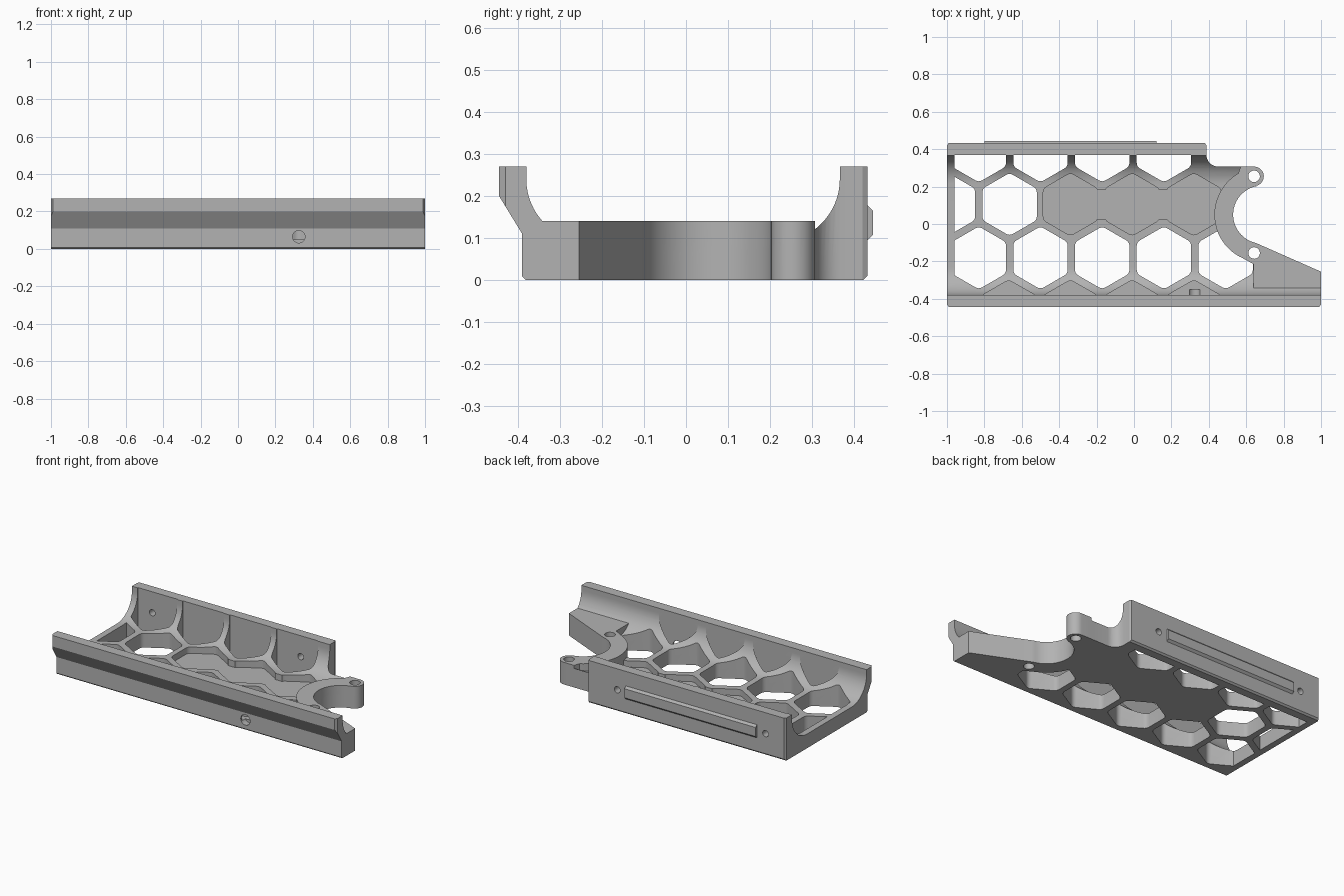
import bpy, bmesh
from math import cos, sin, pi, radians
from mathutils import Vector

if "Cube" in bpy.data.objects:
    bpy.data.objects.remove(bpy.data.objects["Cube"])

grey = bpy.data.materials.new("plain grey")
grey.use_nodes = True
COLOUR = (0.45, 0.45, 0.45, 1)
grey.diffuse_color = COLOUR
grey.node_tree.nodes["Principled BSDF"].inputs["Base Color"].default_value = COLOUR

AXES = {"z": lambda a, b, c: (a, b, c), "x": lambda a, b, c: (c, a, b), "y": lambda a, b, c: (a, c, b)}


def prism(name, pts, lo, hi, axis="z", clips=()):
    """Extrude a 2D outline along an axis; clips are (point, outward normal) planes."""
    bm = bmesh.new()
    place = AXES[axis]
    bm.faces.new([bm.verts.new(place(a, b, lo)) for a, b in pts])
    for co, no in clips:
        bmesh.ops.bisect_plane(bm, geom=bm.verts[:] + bm.edges[:] + bm.faces[:],
                               plane_co=co, plane_no=no, clear_outer=True)
    side = bmesh.ops.extrude_face_region(bm, geom=bm.faces[:])["geom"]
    bmesh.ops.translate(bm, vec=Vector(place(0, 0, hi - lo)),
                        verts=[v for v in side if isinstance(v, bmesh.types.BMVert)])
    bmesh.ops.recalc_face_normals(bm, faces=bm.faces[:])
    mesh = bpy.data.meshes.new(name)
    bm.to_mesh(mesh)
    bm.free()
    mesh.materials.append(grey)
    ob = bpy.data.objects.new(name, mesh)
    bpy.context.collection.objects.link(ob)
    return ob


def combine(target, tool, operation):
    """Apply a boolean and discard the tool."""
    mod = target.modifiers.new("cut", "BOOLEAN")
    mod.operation, mod.object, mod.solver = operation, tool, "EXACT"
    bpy.context.view_layer.update()
    result = bpy.data.meshes.new_from_object(target.evaluated_get(bpy.context.evaluated_depsgraph_get()))
    target.modifiers.clear()
    target.data = result
    bpy.data.objects.remove(tool)


def arc(cx, cy, r, a0, a1, n=16):
    return [(cx + r * cos(radians(a0 + (a1 - a0) * i / n)),
             cy + r * sin(radians(a0 + (a1 - a0) * i / n))) for i in range(n + 1)]


def circle(cx, cy, r, n=24):
    return arc(cx, cy, r, 0, 360, n)[:-1]


def hexagon(cx, cy, size=0.168, r=0.035):
    """Upright hexagon with rounded corners."""
    pts = []
    for k in range(6):
        a = radians(30 + 60 * k)
        d = size - r / cos(pi / 6)
        pts += arc(cx + d * cos(a), cy + d * sin(a), r, 60 * k, 60 * k + 60, 4)
    return pts


# Tray cross-section: floor, coved walls and overhanging front rail
section = [(-0.382, 0), (0.422, 0), (0.432, 0.01), (0.432, 0.27), (0.366, 0.27)]
section += arc(0.216, 0.24, 0.15, 0, -90)
section += arc(-0.23, 0.24, 0.15, 270, 180)
section += [(-0.38, 0.27), (-0.445, 0.27), (-0.445, 0.2), (-0.39, 0.11), (-0.39, 0.008)]
tray = prism("tray", section, -1, 1, "x")

# Plan outline with the curved bay and arm at the right end
bay = arc(0.685, 0.05, 0.155, 258, 100, 28)
tip = arc(0.642, 0.255, 0.052, -80, 90, 14)
outline = [(-1, -0.43), (-0.985, -0.45), (0.985, -0.45), (1, -0.43), (1, -0.255), (0.66, -0.105)]
outline += bay + tip + arc(0.45, 0.37, 0.063, 270, 180, 8)
outline += [(0.387, 0.42), (0.375, 0.44), (-0.985, 0.44), (-1, 0.42)]
combine(tray, prism("outline_tool", outline, -0.1, 0.5), "INTERSECT")

# Honeycomb: rows of through holes
PITCH = 0.33
ROWS = [0.391, 0.105, -0.181, -0.467]
back_clip = ((0, 0.37, 0), (0, 1, 0))
left_clip = ((-0.96, 0, 0), (-1, 0, 0))
front_clip = ((0, -0.38, 0), (0, -1, 0))
holes = [(i, 0) for i in range(4)] + [(i - 0.5, 1) for i in range(2)] + [(i, 2) for i in range(5)]
for i, row in holes:
    cell = hexagon(-0.83 + PITCH * i, ROWS[row])
    combine(tray, prism("hole_tool", cell, -0.1, 0.5, "z", (back_clip, left_clip)), "DIFFERENCE")

# Blind pockets: half cells by the front rail, merged cells in the middle
for i in range(4):
    cell = hexagon(-0.67 + PITCH * i, ROWS[3])
    combine(tray, prism("pocket_tool", cell, 0.05, 0.5, "z", (front_clip,)), "DIFFERENCE")
for i in range(3):
    combine(tray, prism("pocket_tool", hexagon(-0.34 + PITCH * i, ROWS[1]), 0.05, 0.5), "DIFFERENCE")
bridge = [(-0.34, 0.025), (0.46, 0.025), (0.46, 0.185), (-0.34, 0.185)]
combine(tray, prism("bridge_tool", bridge, 0.05, 0.5), "DIFFERENCE")

# Raised crescent, arm and corner tab
raised = bay + tip + [(0.57, 0.307)] + arc(0.685, 0.05, 0.255, 120, 246, 28)
raised += [(0.64, -0.215), (0.64, -0.37), (1, -0.37), (1, -0.255), (0.66, -0.105)]
combine(tray, prism("raised_tool", raised, 0, 0.14), "UNION")

# Raised strip on the back wall
strip = [(0.42, 0.095), (0.432, 0.095), (0.445, 0.108), (0.445, 0.165), (0.432, 0.178), (0.42, 0.178)]
combine(tray, prism("strip_tool", strip, -0.8, 0.12, "x"), "UNION")

# Bolt holes
for y in (0.255, -0.155):
    combine(tray, prism("bolt_tool", circle(0.642, y, 0.031), -0.1, 0.5), "DIFFERENCE")
for x in (-0.86, 0.18):
    combine(tray, prism("screw_tool", circle(x, 0.137, 0.02), 0.3, 0.6, "y"), "DIFFERENCE")
combine(tray, prism("front_tool", circle(0.325, 0.065, 0.033), -0.6, -0.35, "y"), "DIFFERENCE")

# Smooth the coves, keep the edges crisp
bpy.ops.object.select_all(action="DESELECT")
tray.select_set(True)
bpy.context.view_layer.objects.active = tray
bpy.ops.object.shade_smooth_by_angle(angle=radians(30))
